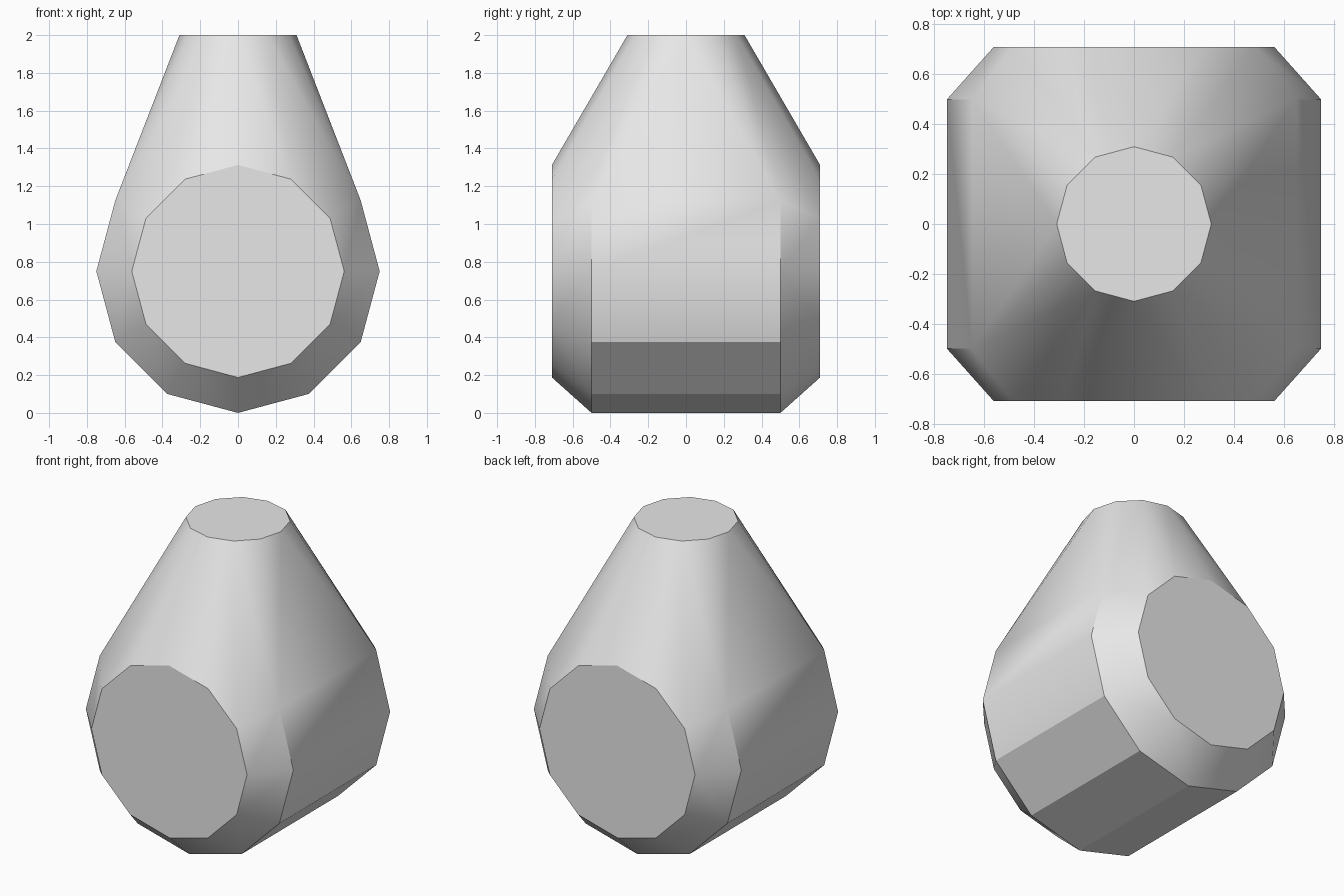
import bpy
import bmesh
from math import cos, sin, tau, radians

cube = bpy.data.objects.get("Cube")
if cube:
    bpy.data.objects.remove(cube, do_unlink=True)

SIDES = 12
AXIS_Z = 0.75      # height of the horizontal barrel's axis
TOP_Z = 2.0


def ring(radius):
    """Points of a regular polygon centred on the origin."""
    return [(radius * cos(tau * i / SIDES), radius * sin(tau * i / SIDES))
            for i in range(SIDES)]


bm = bmesh.new()

# Barrel lying along y, with chamfered ends
for radius, half_length in ((0.75, 0.5), (0.5625, 0.71)):
    for side in (-1, 1):
        for a, b in ring(radius):
            bm.verts.new((a, side * half_length, AXIS_Z + b))

# Round neck opening at the top
for a, b in ring(0.31):
    bm.verts.new((a, b, TOP_Z))

# Wrap the rings in one tapered body and merge the flat faces
hull = bmesh.ops.convex_hull(bm, input=bm.verts[:])
loose = {g for g in hull["geom_interior"] + hull["geom_unused"]
         if isinstance(g, bmesh.types.BMVert)}
bmesh.ops.delete(bm, geom=list(loose), context="VERTS")
bmesh.ops.dissolve_limit(bm, angle_limit=radians(0.5),
                         verts=bm.verts[:], edges=bm.edges[:])
bmesh.ops.recalc_face_normals(bm, faces=bm.faces[:])

mesh = bpy.data.meshes.new("tapered_body")
bm.to_mesh(mesh)
bm.free()
body = bpy.data.objects.new("tapered_body", mesh)
bpy.context.collection.objects.link(body)

# Plain grey material
grey = bpy.data.materials.new("light_grey")
grey.use_nodes = True
color = (0.8, 0.8, 0.8, 1.0)
grey.diffuse_color = color
grey.node_tree.nodes["Principled BSDF"].inputs["Base Color"].default_value = color
mesh.materials.append(grey)

# Smooth shading with crisp rims
bpy.ops.object.select_all(action="DESELECT")
body.select_set(True)
bpy.context.view_layer.objects.active = body
bpy.ops.object.shade_smooth_by_angle(angle=radians(29.9))

# Keep the widest line of the barrel soft
for edge in mesh.edges:
    p, q = (mesh.vertices[i].co for i in edge.vertices)
    if abs(p.z - AXIS_Z) < 0.01 and abs(q.z - AXIS_Z) < 0.01:
        edge.use_edge_sharp = False
